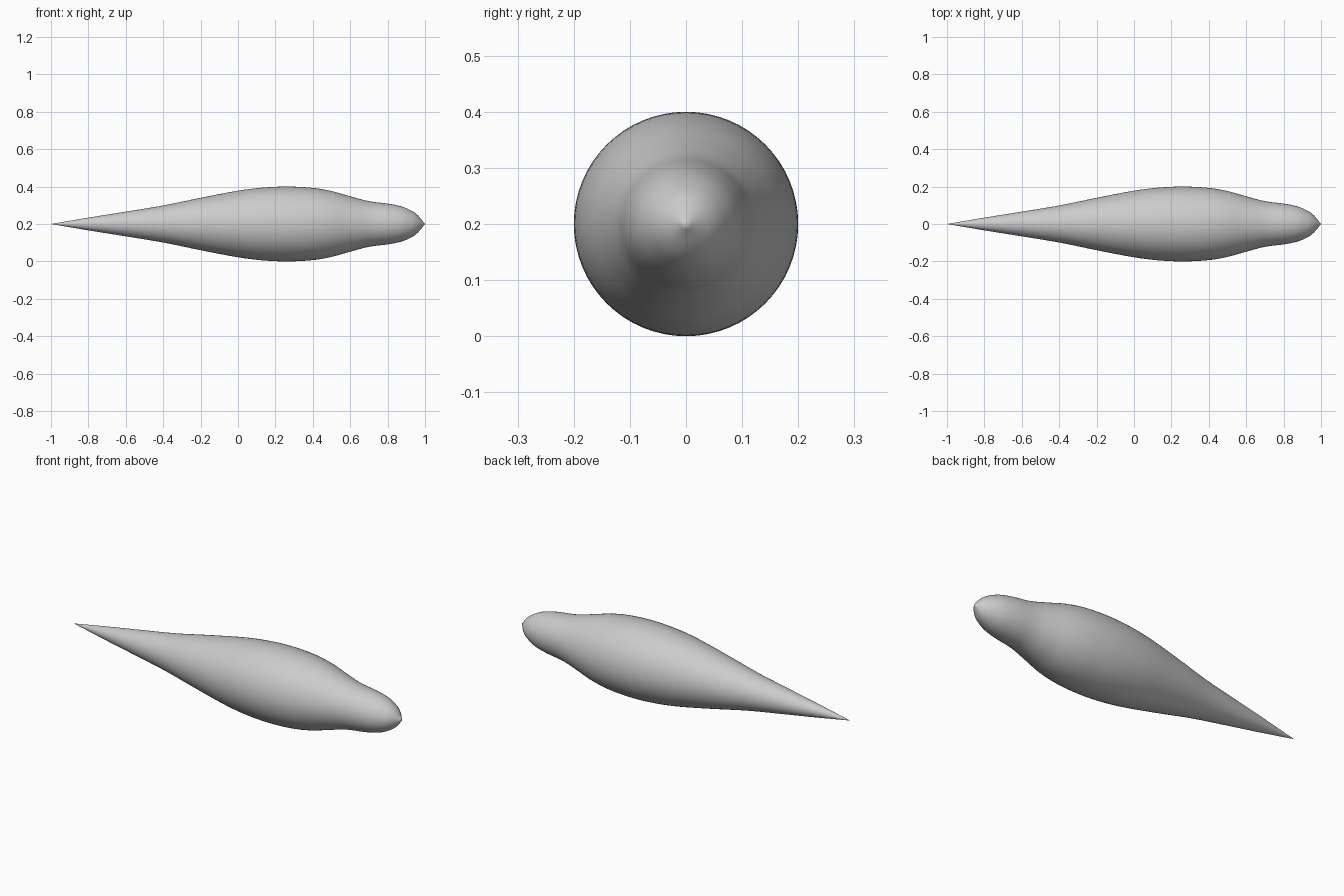
import bpy
import bmesh
import math
from mathutils import Vector

cube = bpy.data.objects.get("Cube")
if cube:
    bpy.data.objects.remove(cube, do_unlink=True)

SEGMENTS = 64
STEPS = 5
AXIS_HEIGHT = 0.2

# Outline of the body: position along x, radius
PROFILE = [(-1, 0), (-0.8, 0.034), (-0.6, 0.066), (-0.4, 0.099), (-0.2, 0.14),
           (0, 0.178), (0.14, 0.195), (0.27, 0.2), (0.4, 0.193), (0.5, 0.176),
           (0.6, 0.148), (0.7, 0.122), (0.8, 0.109), (0.87, 0.095),
           (0.92, 0.075), (0.96, 0.048), (1, 0)]


def smooth_path(points):
    """Pass a smooth curve through the outline points."""
    p = [Vector(q) for q in points]
    p = [2 * p[0] - p[1]] + p + [2 * p[-1] - p[-2]]
    path = []
    for a, b, c, d in zip(p, p[1:], p[2:], p[3:]):
        for i in range(STEPS):
            t = i / STEPS
            path.append(b + (c - a) * t / 2
                        + (2 * a - 5 * b + 4 * c - d) * t ** 2 / 2
                        + (3 * b - a - 3 * c + d) * t ** 3 / 2)
    return path + [p[-2]]


# Plain grey surface
grey = bpy.data.materials.new("light grey")
grey.use_nodes = True
colour = (0.6, 0.6, 0.6, 1)
grey.diffuse_color = colour
grey.node_tree.nodes["Principled BSDF"].inputs["Base Color"].default_value = colour

# Spin the outline about the long axis
bm = bmesh.new()
verts = [bm.verts.new((q.x, 0, q.y)) for q in smooth_path(PROFILE)]
edges = [bm.edges.new(pair) for pair in zip(verts, verts[1:])]
bmesh.ops.spin(bm, geom=verts + edges, cent=(0, 0, 0), axis=(1, 0, 0),
               angle=math.tau, steps=SEGMENTS, use_duplicate=False)
bmesh.ops.remove_doubles(bm, verts=bm.verts, dist=0.0001)
bmesh.ops.recalc_face_normals(bm, faces=bm.faces)

mesh = bpy.data.meshes.new("streamlined_body")
bm.to_mesh(mesh)
bm.free()
mesh.materials.append(grey)
body = bpy.data.objects.new("streamlined_body", mesh)
body.location.z = AXIS_HEIGHT
bpy.context.collection.objects.link(body)

# Smooth shading
bpy.context.view_layer.objects.active = body
body.select_set(True)
bpy.ops.object.shade_smooth()
